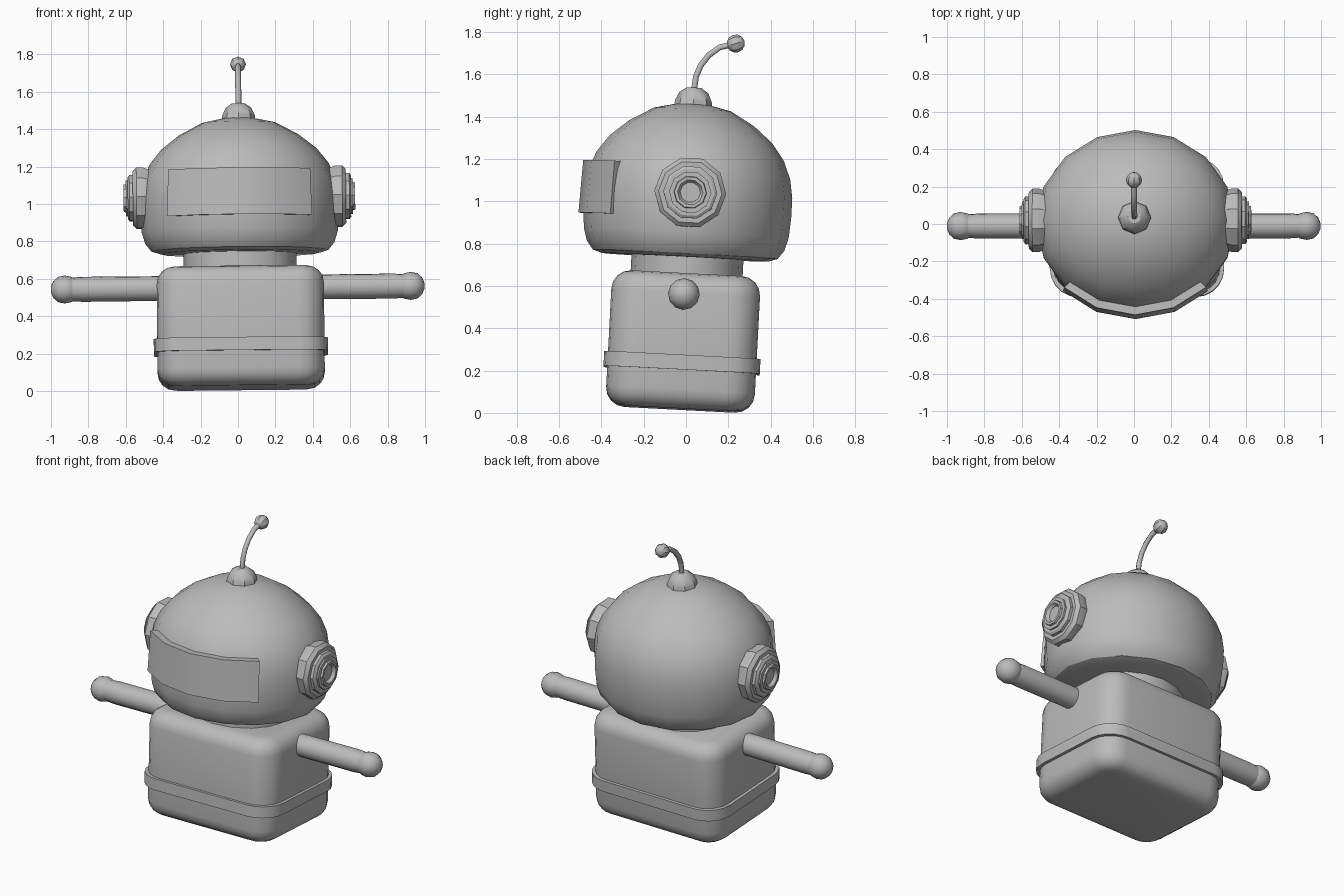
import bpy
import bmesh
from math import cos, sin, pi, radians
from mathutils import Matrix, Vector

if "Cube" in bpy.data.objects:
    bpy.data.objects.remove(bpy.data.objects["Cube"], do_unlink=True)

# One grey for the whole figure
GREY = (0.5, 0.5, 0.5, 1.0)
grey = bpy.data.materials.new("plain_grey")
grey.use_nodes = True
grey.diffuse_color = GREY
grey.node_tree.nodes["Principled BSDF"].inputs["Base Color"].default_value = GREY

# The whole figure leans slightly back and to one side
PIVOT = Vector((0.012, 0, 0.6))
LEAN = (Matrix.Translation(PIVOT) @ Matrix.Rotation(radians(-3), 4, "X")
        @ Matrix.Rotation(radians(-0.6), 4, "Y")
        @ Matrix.Translation((0, 0, -0.6)))


def finish(name, bm, place):
    bmesh.ops.recalc_face_normals(bm, faces=bm.faces)
    mesh = bpy.data.meshes.new(name)
    bm.to_mesh(mesh)
    bm.free()
    mesh.materials.append(grey)
    obj = bpy.data.objects.new(name, mesh)
    bpy.context.collection.objects.link(obj)
    obj.matrix_world = LEAN @ place
    bpy.ops.object.select_all(action="DESELECT")
    obj.select_set(True)
    bpy.context.view_layer.objects.active = obj
    bpy.ops.object.shade_smooth_by_angle(angle=radians(32))
    return obj


def loft(name, rings, place=Matrix()):
    """Skin a list of equal point rings and cap both ends."""
    bm = bmesh.new()
    rows = [[bm.verts.new(p) for p in ring] for ring in rings]
    n = len(rows[0])
    for a, b in zip(rows, rows[1:]):
        for i in range(n):
            j = (i + 1) % n
            bm.faces.new((a[i], a[j], b[j], b[i]))
    bm.faces.new(rows[0])
    bm.faces.new(rows[-1])
    return finish(name, bm, place)


def lathe(name, profile, sides, place=Matrix(), sx=1, sy=1):
    """Turn (radius, height) pairs around z."""
    angles = [2 * pi * i / sides for i in range(sides)]
    return loft(name, [[(r * sx * sin(a), r * sy * cos(a), z) for a in angles]
                       for r, z in profile], place)


def rounded_rect(hx, hy, radius, z, steps=5):
    points = []
    for q, (kx, ky) in enumerate(((1, 1), (-1, 1), (-1, -1), (1, -1))):
        for s in range(steps + 1):
            a = (q + s / steps) * pi / 2
            points.append((kx * (hx - radius) + radius * cos(a),
                           ky * (hy - radius) + radius * sin(a), z))
    return points


# Body: rounded block with soft top and bottom edges
HX, HY, EDGE, LOW, HIGH = 0.447, 0.352, 0.09, 0.017, 0.657
arc = [i * pi / 8 for i in range(5)]
levels = [(EDGE * (1 - sin(a)), LOW + EDGE * (1 - cos(a))) for a in arc]
levels += [(EDGE * (1 - cos(a)), HIGH - EDGE * (1 - sin(a))) for a in arc]
loft("body", [rounded_rect(HX - d, HY - d, 0.14 - d, z) for d, z in levels])

# Belt around the lower body
loft("belt", [rounded_rect(0.466, 0.37, 0.15, z) for z in (0.2, 0.27)])

# Neck
lathe("neck", [(1, 0.62), (1, 0.76)], 16, sx=0.302, sy=0.265)

# Head: flattened dome with a flat underside
HEAD = Matrix.Translation((0, -0.012, 0))
HEAD_X, HEAD_Y = 0.532, 0.492
lathe("head", [(0.8, 0.735), (0.89, 0.75), (0.95, 0.79), (0.985, 0.85),
               (1, 0.95), (1, 1.04), (0.97, 1.13), (0.9, 1.215),
               (0.78, 1.295), (0.6, 1.37), (0.37, 1.435), (0.13, 1.462)],
      16, HEAD, HEAD_X, HEAD_Y)

# Visor: curved slab wrapped over the face
sections = []
for i in range(-2, 3):
    a = i * pi / 8
    sections.append([(HEAD_X * (k - 0.015) * sin(a), -HEAD_Y * k * cos(a), z)
                     for k, z in ((0.92, 0.92), (1.045, 0.92),
                                  (1.025, 1.17), (0.9, 1.17))])
loft("visor", sections, HEAD)

for side, word in ((1, "left"), (-1, "right")):
    outward = Matrix.Rotation(side * pi / 2, 4, "Y")

    # Ear: stepped discs with a dished centre
    lathe(word + "_ear",
          [(0.15, 0.46), (0.17, 0.515), (0.17, 0.55), (0.15, 0.57),
           (0.128, 0.57), (0.128, 0.588), (0.115, 0.597), (0.1, 0.597),
           (0.1, 0.607), (0.078, 0.607), (0.075, 0.619), (0.06, 0.619),
           (0.048, 0.6)],
          10, Matrix.Translation((0, -0.003, 1.037)) @ outward)

    # Arm with a rounded hand at its end
    arm_place = Matrix.Translation((-0.014, -0.008, 0.552)) @ outward
    lathe(word + "_arm", [(0.066, 0.36), (0.067, 0.83), (0.062, 0.9)],
          16, arm_place)
    lathe(word + "_hand", [(0.045, 0.86), (0.068, 0.89), (0.075, 0.925),
                           (0.068, 0.96), (0.045, 0.986), (0.015, 0.999)],
          12, arm_place)

# Antenna: faceted cap, bent stem and ball
lathe("antenna_base", [(0.09, 1.43), (0.087, 1.475), (0.068, 1.515),
                       (0.035, 1.538)], 8,
      Matrix.Translation((0, -0.011, 0)))

curve = bpy.data.curves.new("antenna_stem", "CURVE")
curve.dimensions = "3D"
curve.bevel_depth = 0.016
curve.bevel_resolution = 1
curve.use_fill_caps = True
path = [(-0.011, 1.52), (-0.005, 1.59), (0.015, 1.645), (0.05, 1.695),
        (0.1, 1.735), (0.175, 1.757)]
spline = curve.splines.new("POLY")
spline.points.add(len(path) - 1)
for point, (y, z) in zip(spline.points, path):
    point.co = (0, y, z, 1)
curve.materials.append(grey)
stem = bpy.data.objects.new("antenna_stem", curve)
bpy.context.collection.objects.link(stem)
stem.matrix_world = LEAN

ball = bmesh.new()
bmesh.ops.create_uvsphere(ball, u_segments=8, v_segments=6, radius=0.043)
finish("antenna_ball", ball, Matrix.Translation((0, 0.175, 1.757))
       @ Matrix.Rotation(radians(-70), 4, "X"))
